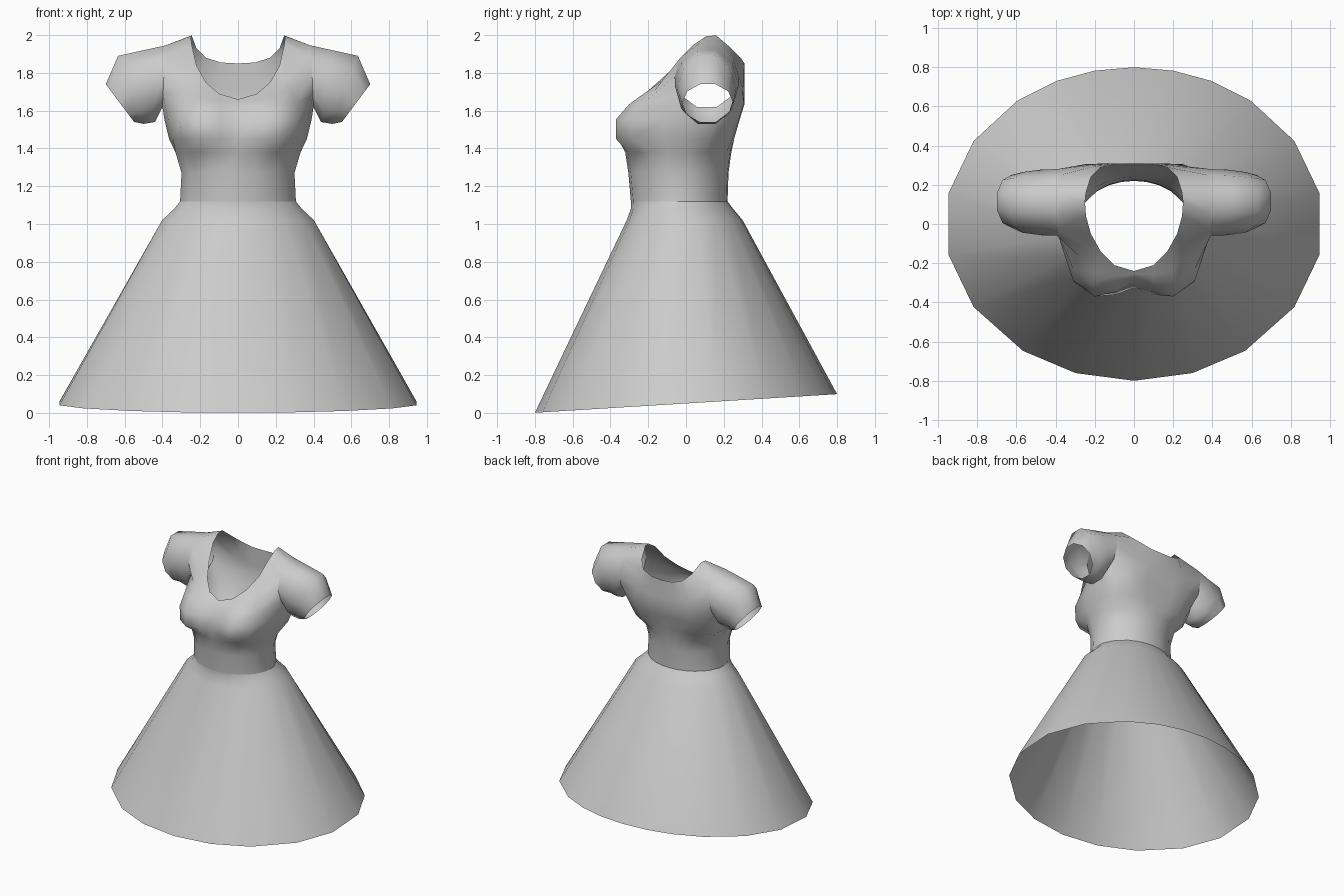
import bpy, bmesh, math
from mathutils import Vector

cube = bpy.data.objects.get("Cube")
if cube:
    bpy.data.objects.remove(cube, do_unlink=True)

cloth = bpy.data.materials.new("grey cloth")
cloth.use_nodes = True
colour = (0.6, 0.6, 0.6, 1)
cloth.diffuse_color = colour
cloth.node_tree.nodes["Principled BSDF"].inputs["Base Color"].default_value = colour

# Column angles of half a ring, from centre front round the side to centre back
ANGLES = [math.radians(a) for a in (0, 18, 36, 58, 78.5, 101.5, 122, 142, 156, 168, 180)]


def half_ring(z, width, front, back, tilt=0.0):
    """Half an oval from centre front to centre back."""
    mid, r = (front + back) / 2, (back - front) / 2
    pts = []
    for a in ANGLES:
        y = mid - r * math.cos(a)
        pts.append(Vector((width * math.sin(a), y, z + tilt * y)))
    return pts


def sleeve_ring(top, bottom, depth, mid_y=0.11):
    """Ten-sided oval between a top and a bottom point given as (x, z)."""
    t, b = Vector((top[0], 0, top[1])), Vector((bottom[0], 0, bottom[1]))
    mid, up = (t + b) / 2, (t - b) / 2 / math.cos(math.radians(18))
    return [mid + up * math.cos(a) + Vector((0, mid_y + depth * math.sin(a), 0))
            for a in (math.radians(-18 + 36 * i) for i in range(10))]


def finish(name, bm):
    loose = [v for v in bm.verts if not v.link_faces]
    bmesh.ops.delete(bm, geom=loose, context='VERTS')
    bmesh.ops.remove_doubles(bm, verts=bm.verts, dist=0.0005)
    bmesh.ops.recalc_face_normals(bm, faces=bm.faces)
    mesh = bpy.data.meshes.new(name)
    bm.to_mesh(mesh)
    bm.free()
    mesh.materials.append(cloth)
    ob = bpy.data.objects.new(name, mesh)
    bpy.context.collection.objects.link(ob)
    bpy.ops.object.select_all(action='DESELECT')
    ob.select_set(True)
    bpy.context.view_layer.objects.active = ob
    bpy.ops.object.shade_smooth_by_angle(angle=math.radians(60))
    return ob


def loft(bm, rows, closed=False, flip=1, skip=lambda r, c: False):
    """Join rows of points with quads; flip=-1 builds the mirrored side."""
    grid = [[bm.verts.new((p.x * flip, p.y, p.z)) for p in row] for row in rows]
    n = len(rows[0])
    for r in range(len(rows) - 1):
        for c in range(n if closed else n - 1):
            d = (c + 1) % n
            if not skip(r, c):
                quad = [grid[r][c], grid[r][d], grid[r + 1][d], grid[r + 1][c]]
                bm.faces.new(quad if flip > 0 else quad[::-1])


# Skirt: a flared cone whose hem rises towards the back
waist = half_ring(1.12, 0.313, -0.292, 0.22)
skirt_rows = [half_ring(0.05, 0.965, -0.8, 0.8, 0.0615),
              half_ring(1.02, 0.41, -0.314, 0.30),
              half_ring(1.08, 0.345, -0.292, 0.25),
              waist]
bm = bmesh.new()
for side in (1, -1):
    loft(bm, skirt_rows, flip=side)
finish("skirt", bm)

# Sleeve rings, from armhole to cuff
sleeve_rows = [sleeve_ring((0.385, 1.945), (0.40, 1.62), 0.17),
               sleeve_ring((0.50, 1.92), (0.44, 1.54), 0.168),
               sleeve_ring((0.635, 1.89), (0.50, 1.53), 0.155),
               sleeve_ring((0.70, 1.74), (0.55, 1.54), 0.135, 0.115)]
armhole = sleeve_rows[0]

# Bodice: bust, armpit and neckline half rings
bust_low = [(0, -.325), (.09, -.36), (.2, -.37), (.3, -.30), (.345, -.12), (.365, .0),
            (.355, .12), (.3, .2), (.2, .245), (.1, .255), (0, .255)]
bust_high = [(0, -.30), (.09, -.345), (.2, -.37), (.31, -.29), (.37, -.11), (.39, .03),
             (.39, .15), (.34, .23), (.23, .28), (.12, .285), (0, .285)]
armpit = [(0, -.265), (.1, -.29), (.21, -.30), (.31, -.23), None, None, None, None,
          (.25, .305), (.12, .31), (0, .31)]
neckline = [(0, -.24, 1.66), (.1, -.21, 1.69), (.17, -.14, 1.75), (.22, -.05, 1.84),
            (.245, .04, 1.95), (.25, .11, 1.995), (.245, .16, 1.998), (.22, .24, 1.93),
            (.17, .29, 1.88), (.09, .305, 1.855), (0, .31, 1.85)]
neckline = [Vector(p) for p in neckline]
armpit = [Vector((*p, 1.635)) if p else None for p in armpit]


def upper_row(t, edge):
    """Blend armpit to neckline, using armhole points for the side columns."""
    row = [a.lerp(n, t) if a else None for a, n in zip(armpit, neckline)]
    row[4:8] = [armhole[i] for i in edge]
    return row


bodice_rows = [waist,
               half_ring(1.27, 0.305, -0.305, 0.225),
               half_ring(1.38, 0.338, -0.322, 0.24),
               [Vector((x, y, 1.45)) for x, y in bust_low],
               [Vector((x, y, 1.555)) for x, y in bust_high],
               upper_row(0, (7, 6, 5, 4)),
               upper_row(0.35, (8, 8, 3, 3)),
               upper_row(0.65, (9, 0, 1, 2)),
               neckline]
bm = bmesh.new()
for side in (1, -1):
    loft(bm, bodice_rows, flip=side, skip=lambda r, c: r in (5, 6) and 4 <= c <= 6)
finish("bodice", bm)

# Puffed sleeves, open at the cuff
for name, side in (("left_sleeve", 1), ("right_sleeve", -1)):
    bm = bmesh.new()
    loft(bm, sleeve_rows, closed=True, flip=side)
    finish(name, bm)
